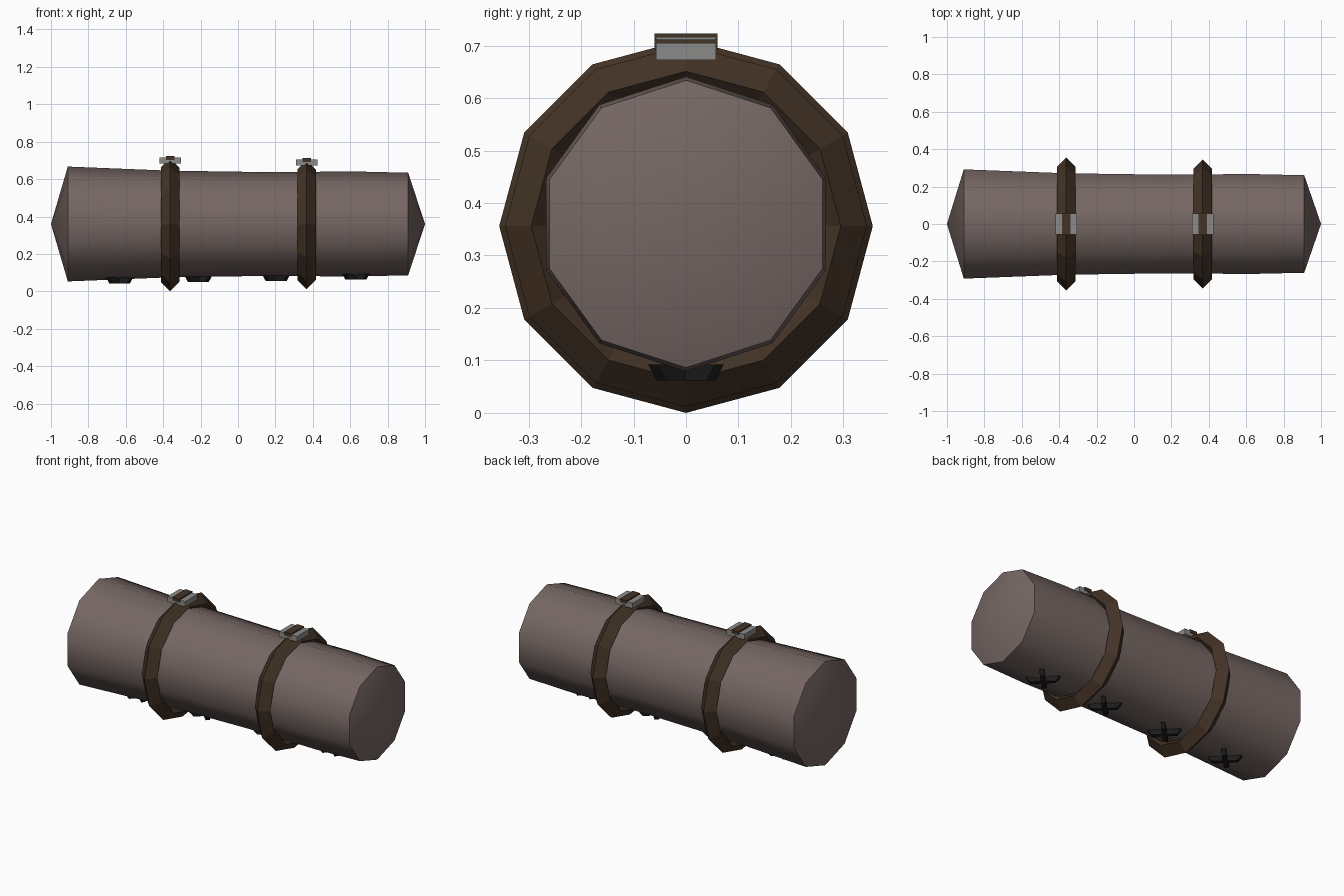
import bpy, bmesh
from math import sin, cos, pi, radians
from mathutils import Matrix, Vector

cube = bpy.data.objects.get("Cube")
if cube:
    bpy.data.objects.remove(cube, do_unlink=True)


def material(name, rgb):
    m = bpy.data.materials.new(name)
    m.use_nodes = True
    m.diffuse_color = (*rgb, 1)
    m.node_tree.nodes["Principled BSDF"].inputs["Base Color"].default_value = (*rgb, 1)
    return m


CLOTH = material("taupe cloth", (0.18, 0.135, 0.125))
LEATHER = material("brown leather", (0.057, 0.033, 0.019))
METAL = material("grey metal", (0.26, 0.26, 0.255))
THREAD = material("black thread", (0.012, 0.012, 0.013))


def finish(name, bm, mat):
    bmesh.ops.recalc_face_normals(bm, faces=bm.faces[:])
    mesh = bpy.data.meshes.new(name)
    bm.to_mesh(mesh)
    bm.free()
    mesh.materials.append(mat)
    ob = bpy.data.objects.new(name, mesh)
    bpy.context.collection.objects.link(ob)
    return ob


def lathe(name, profile, sides, z, mat, closed=False):
    """Turn (x, radius) points around the x axis, with a vertex at the top."""
    bm = bmesh.new()
    rings = []
    for x, r in profile:
        if r == 0:
            rings.append([bm.verts.new((x, 0, z))] * sides)
        else:
            rings.append([bm.verts.new((x, r * sin(2 * pi * i / sides),
                                        z + r * cos(2 * pi * i / sides)))
                          for i in range(sides)])
    pairs = list(zip(rings, rings[1:]))
    if closed:
        pairs.append((rings[-1], rings[0]))
    for a, b in pairs:
        for i in range(sides):
            j = (i + 1) % sides
            corners = list(dict.fromkeys((a[i], a[j], b[j], b[i])))
            bm.faces.new(corners)
    return finish(name, bm, mat)


def box(name, size, centre, mat):
    bm = bmesh.new()
    bmesh.ops.create_cube(bm, size=1)
    bmesh.ops.scale(bm, vec=size, verts=bm.verts)
    bmesh.ops.translate(bm, vec=centre, verts=bm.verts)
    return finish(name, bm, mat)


# Rolled cloth with shallow conical ends
roll = lathe("bedroll",
             [(-1, 0), (-0.91, 0.307), (-0.36, 0.285), (0.18, 0.277),
              (0.62, 0.281), (0.91, 0.274), (1, 0)], 10, 0.36, CLOTH)
bpy.context.view_layer.objects.active = roll
roll.select_set(True)
bpy.ops.object.shade_smooth_by_angle(angle=radians(40))

# Ridged straps, each with a buckle and a strap keeper on top
for side, x, radius, z in (("right", -0.363, 0.306, 0.356), ("left", 0.367, 0.295, 0.356)):
    t = 0.05
    lathe(side + "_strap",
          [(x - t, radius), (x, radius + t), (x + t, radius), (x, radius - t)],
          12, z, LEATHER, closed=True)
    top = z + radius + t
    box(side + "_buckle", (0.116, 0.114, 0.032), (x, 0, top - 0.012), METAL)
    box(side + "_strap_keeper", (0.046, 0.12, 0.02), (x, 0, top + 0.001), LEATHER)

# Cross stitches along the underside, made of tapered bars
for n, (x, low) in enumerate(((-0.633, 0.043), (-0.212, 0.05), (0.204, 0.055), (0.63, 0.062))):
    bm = bmesh.new()
    for angle in (45, -45):
        bar = bmesh.ops.create_cube(bm, size=1)["verts"]
        for v in bar:
            length = 0.09 if v.co.z > 0 else 0.067
            v.co = Vector((2 * length * v.co.x, 0.024 * v.co.y, 0.03 * v.co.z))
        bmesh.ops.transform(bm, verts=bar, matrix=Matrix.Translation((x, 0, low + 0.015))
                            @ Matrix.Rotation(radians(angle), 4, "Z"))
    finish("cross_stitch_%d" % (n + 1), bm, THREAD)
